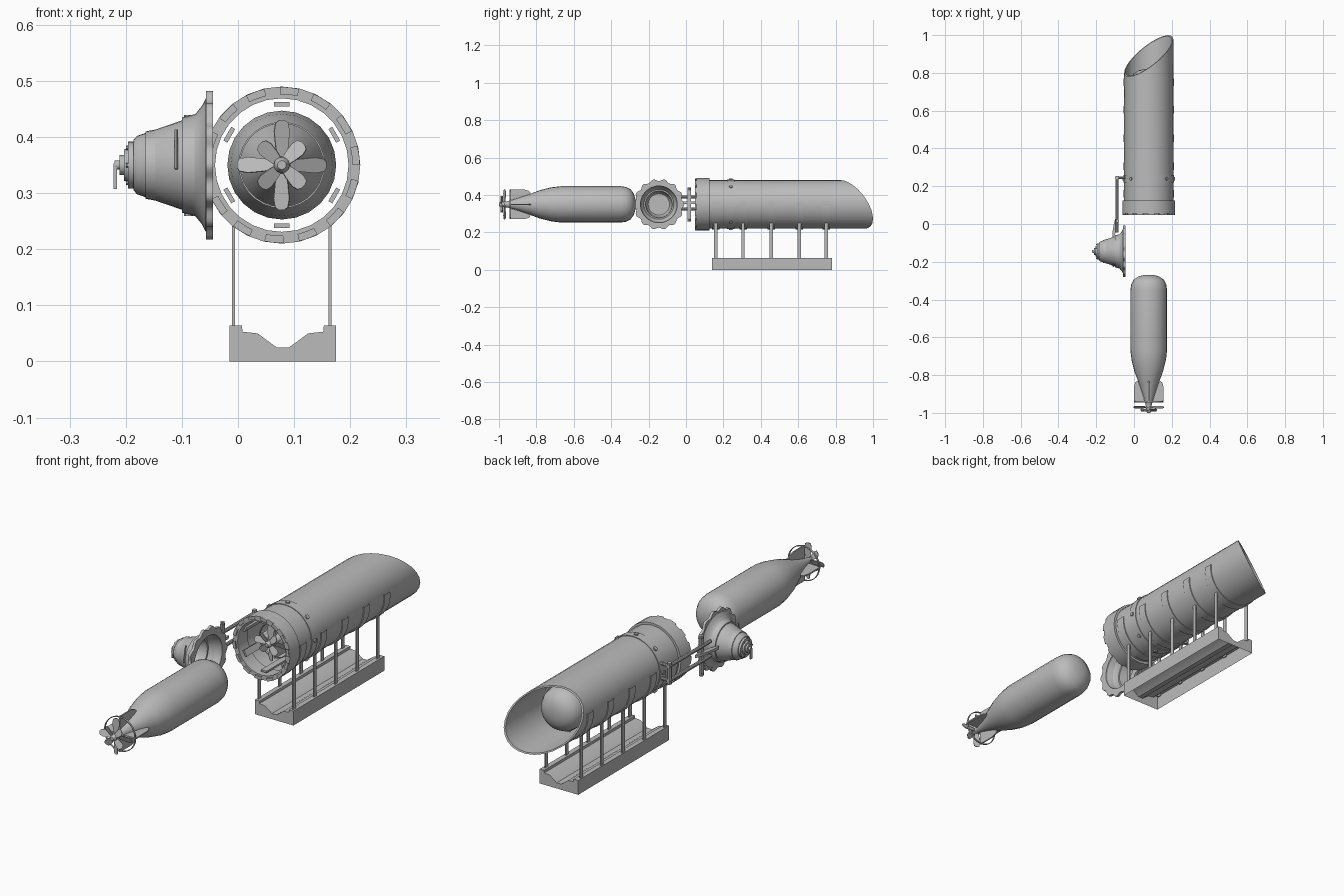
import bpy, bmesh
from math import pi, tau, sin, cos, atan2, hypot, radians
from mathutils import Matrix, Vector

if "Cube" in bpy.data.objects:
    bpy.data.objects.remove(bpy.data.objects["Cube"])

GREY = (0.5, 0.5, 0.5, 1)
steel = bpy.data.materials.new("steel_grey")
steel.use_nodes = True
steel.diffuse_color = GREY
steel.node_tree.nodes["Principled BSDF"].inputs["Base Color"].default_value = GREY

CX, CZ = 0.078, 0.35          # tube axis
DOOR_Y = -0.145               # door axis
parts = []


def finish(name, bm):
    bmesh.ops.remove_doubles(bm, verts=bm.verts, dist=1e-5)
    bmesh.ops.recalc_face_normals(bm, faces=bm.faces)
    mesh = bpy.data.meshes.new(name)
    bm.to_mesh(mesh)
    bm.free()
    mesh.materials.append(steel)
    ob = bpy.data.objects.new(name, mesh)
    bpy.context.collection.objects.link(ob)
    parts.append(ob)
    return ob


def lathe(name, profile, axis="Y", steps=28, a0=0, a1=tau, loop=False):
    """Revolve (position, radius) points about the tube or the door axis."""
    bm = bmesh.new()
    rings = []
    for i in range(steps + 1):
        a = a0 + (a1 - a0) * i / steps
        ring = []
        for p, r in profile:
            u, v = r * cos(a), CZ + r * sin(a)
            ring.append(bm.verts.new((CX + u, p, v) if axis == "Y" else (p, DOOR_Y + u, v)))
        rings.append(ring)
    n = len(profile)
    for r1, r2 in zip(rings, rings[1:]):
        for j in range(n if loop else n - 1):
            k = (j + 1) % n
            bm.faces.new((r1[j], r1[k], r2[k], r2[j]))
    bmesh.ops.dissolve_degenerate(bm, dist=1e-6, edges=bm.edges)
    return finish(name, bm)


def band(name, p0, p1, r0, r1, **kw):
    return lathe(name, [(p0, r0), (p0, r1), (p1, r1), (p1, r0)], loop=True, **kw)


def plate(name, pts, depth, matrix):
    """Flat outline thickened both ways, then placed."""
    bm = bmesh.new()
    face = bm.faces.new([bm.verts.new((x, y, -depth / 2)) for x, y in pts])
    ext = bmesh.ops.extrude_face_region(bm, geom=[face], use_keep_orig=True)
    top = [v for v in ext["geom"] if isinstance(v, bmesh.types.BMVert)]
    bmesh.ops.translate(bm, verts=top, vec=(0, 0, depth))
    bm.transform(matrix)
    return finish(name, bm)


def spoke(y, angle, pitch=0):
    """Local y points outward from the tube axis."""
    return (Matrix.Translation((CX, y, CZ)) @ Matrix.Rotation(angle, 4, "Y")
            @ Matrix.Rotation(pitch, 4, "Z") @ Matrix.Rotation(pi / 2, 4, "X"))


def box(name, centre, size, matrix=Matrix()):
    bm = bmesh.new()
    bmesh.ops.create_cube(bm, size=1, matrix=matrix @ Matrix.Translation(centre)
                          @ Matrix.Diagonal((*size, 1)))
    return finish(name, bm)


def rod(name, a, b, r, steps=10):
    a, b = Vector(a), Vector(b)
    m = Matrix.Translation((a + b) / 2) @ (b - a).to_track_quat("Z", "Y").to_matrix().to_4x4()
    bm = bmesh.new()
    bmesh.ops.create_cone(bm, cap_ends=True, segments=steps, radius1=r, radius2=r,
                          depth=(b - a).length, matrix=m)
    return finish(name, bm)


def torpedo(tag, dy):
    body = [(-0.97, 0), (-0.97, 0.013), (-0.92, 0.026), (-0.85, 0.05), (-0.78, 0.076),
            (-0.72, 0.091), (-0.67, 0.097), (-0.35, 0.097), (-0.32, 0.093),
            (-0.295, 0.08), (-0.278, 0.055), (-0.27, 0.025), (-0.27, 0)]
    lathe(tag + "_body", [(y + dy, r) for y, r in body], steps=24)
    hub = [(-1, 0), (-1, 0.008), (-0.99, 0.014), (-0.96, 0.016), (-0.96, 0)]
    lathe(tag + "_hub", [(y + dy, r) for y, r in hub], steps=12)
    # Four tail fins and a thin hoop
    fin = [(-0.06, 0.02), (0.03, 0.045), (0.055, 0.06), (0.045, 0.072), (0.02, 0.079), (-0.06, 0.079)]
    for i in range(4):
        plate(tag + "_fin", fin, 0.006, spoke(-0.885 + dy, i * pi / 2, pi / 2))
    band(tag + "_hoop", -0.945 + dy, -0.937 + dy, 0.074, 0.077)
    # Two counter-turning propellers
    for label, y, length, turn, pitch in (("rear", -0.985, 0.054, pi / 4, -0.4),
                                          ("front", -0.97, 0.08, 0, 0.4)):
        half = [(0.006, 0.01), (0.012, 0.4), (0.015, 0.75), (0.012, 0.94), (0.005, 1)]
        blade = [(x, t * length) for x, t in half] + [(-x, t * length) for x, t in half[::-1]]
        for i in range(4):
            plate(f"{tag}_{label}_blade", blade, 0.003, spoke(y + dy, turn + i * pi / 2, pitch))


torpedo("loose_torpedo", 0)
torpedo("loaded_torpedo", 1.09)

# Launch tube with its far end cut on a slant
tube = lathe("launch_tube", [(0.06, 0.124), (0.06, 0.13), (0.9, 0.13), (0.9, 0.124)], loop=True)
for v in tube.data.vertices:
    if v.co.y > 0.5:
        v.co.y = 0.89 + 0.68 * (v.co.x - CX) - 0.5 * (v.co.z - CZ)

# Breech collar with locking lugs
band("breech_collar", 0.055, 0.125, 0.119, 0.14)
for i in range(14):
    a = i * tau / 14
    band("collar_lug", 0.048, 0.056, 0.126, 0.139, steps=3, a0=a, a1=a + 0.25)

# Guide rails inside the tube
for i in range(6):
    box("guide_rail", (0, 0.108, 0), (0.028, 0.008, 0.66), spoke(0.4, i * pi / 3))

# Riveted clamp band
band("clamp_band", 0.22, 0.26, 0.128, 0.133)
for i in range(8):
    a = i * pi / 4
    d = Vector((sin(a), 0, cos(a)))
    c = Vector((CX, 0.24, CZ))
    rod("band_rivet", c + d * 0.128, c + d * 0.138, 0.009, 8)

# Saddle straps and posts
for y in (0.16, 0.305, 0.455, 0.605, 0.75):
    band("saddle_strap", y - 0.02, y + 0.02, 0.128, 0.134, steps=16,
         a0=radians(-187), a1=radians(7))
    for side in (-1, 1):
        box("support_post", (CX + side * 0.086, y, 0.155), (0.005, 0.018, 0.2))

# Trough base, open underneath
half = [(0.011, 0.025), (0.045, 0.05), (0.072, 0.053), (0.073, 0.064), (0.095, 0.064), (0.095, 0)]
outline = half + [(-x, z) for x, z in half[::-1]]
base = plate("trough_base", outline, 0.64,
             Matrix.Translation((CX + 0.002, 0.46, 0)) @ Matrix.Rotation(pi / 2, 4, "X"))
bm = bmesh.new()
bm.from_mesh(base.data)
under = [f for f in bm.faces if all(v.co.z < 0.001 for v in f.verts)]
bmesh.ops.delete(bm, geom=under, context="FACES")
bm.to_mesh(base.data)
bm.free()

# Hollow breech door
lathe("door_shell", [(-0.05, 0.122), (-0.058, 0.118), (-0.064, 0.106), (-0.075, 0.092), (-0.09, 0.083),
                     (-0.18, 0.052), (-0.186, 0.045), (-0.186, 0), (-0.165, 0), (-0.165, 0.06),
                     (-0.1, 0.072), (-0.1, 0.085), (-0.06, 0.095), (-0.05, 0.1)],
      axis="X", steps=32, loop=True)
flange = band("door_flange", -0.057, -0.045, 0.098, 0.13, axis="X", steps=112)
for v in flange.data.vertices:
    y, z = v.co.y - DOOR_Y, v.co.z - CZ
    if hypot(y, z) > 0.12:
        k = 1 + 0.045 * cos(14 * atan2(z, y))
        v.co.y, v.co.z = DOOR_Y + y * k, CZ + z * k
lathe("door_hub", [(-0.185, 0.042), (-0.196, 0.042), (-0.196, 0.03), (-0.203, 0.028),
                   (-0.203, 0.018), (-0.211, 0.018), (-0.211, 0.008), (-0.22, 0.008), (-0.22, 0)],
      axis="X", steps=20)
box("door_handle", (-0.219, DOOR_Y, 0.33), (0.006, 0.014, 0.045))
for i in range(6):
    a = i * pi / 3
    y, z = DOOR_Y + 0.036 * cos(a), CZ + 0.036 * sin(a)
    rod("hub_bolt", (-0.194, y, z), (-0.2, y, z), 0.004, 6)

# Hinge: stub, twin arms, yoke and cone straps
for z in (0.325, 0.39):
    rod("hinge_stub", (-0.045, 0.245, z), (-0.092, 0.245, z), 0.007)
    rod("hinge_arm", (-0.09, 0.255, z), (-0.09, -0.045, z), 0.008)
rod("hinge_pin", (-0.09, 0.245, 0.31), (-0.09, 0.245, 0.405), 0.01)
box("hinge_yoke", (-0.088, 0.017, 0.345), (0.01, 0.02, 0.17))
lens = [(0.065 * cos(i * tau / 16), 0.01 * sin(i * tau / 16)) for i in range(16)]
plate("yoke_strap", lens, 0.012, Matrix.Translation((-0.098, -0.008, 0.358))
      @ Matrix.Rotation(radians(78), 4, "Z"))
for z in (0.265, 0.433):
    rod("yoke_lug", (-0.088, 0.017, z - 0.006), (-0.088, 0.017, z + 0.006), 0.009)
rod("cone_grip", (-0.11, DOOR_Y - 0.08, 0.343), (-0.11, DOOR_Y - 0.066, 0.413), 0.003, 8)

# Smooth shading with crisp edges
bpy.ops.object.select_all(action="DESELECT")
for ob in parts:
    ob.select_set(True)
bpy.context.view_layer.objects.active = parts[0]
bpy.ops.object.shade_smooth_by_angle(angle=radians(32))
